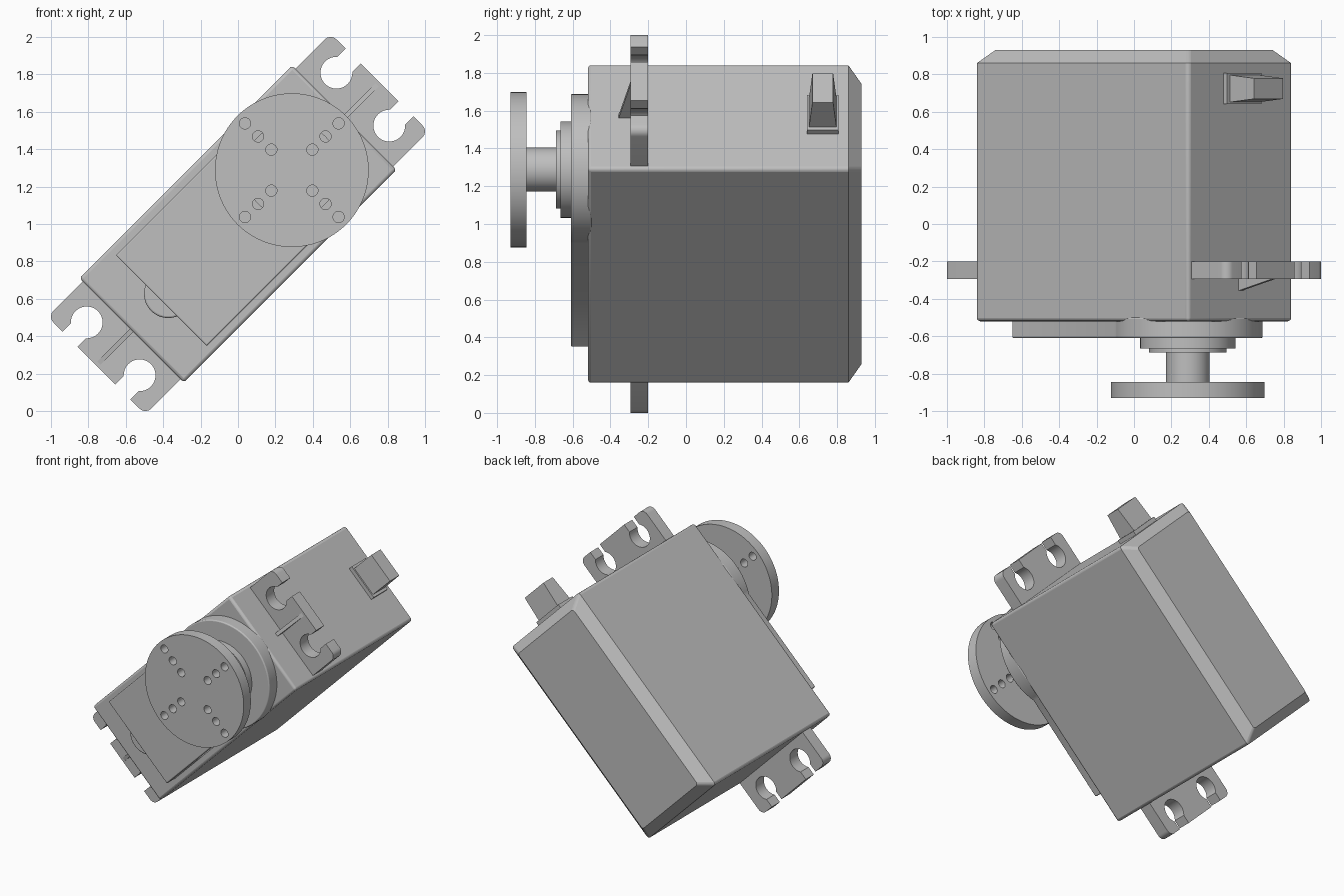
import bpy, bmesh
from math import sin, cos, pi, asin, radians
from mathutils import Matrix

if "Cube" in bpy.data.objects:
    bpy.data.objects.remove(bpy.data.objects["Cube"])

# Parts are drawn in a frame with X along the case and Z across it, then tilted
TILT = Matrix.Translation((0, 0, 1)) @ Matrix.Rotation(radians(-45), 4, 'Y')

grey = bpy.data.materials.new("plain grey")
grey.use_nodes = True
grey.diffuse_color = (0.52, 0.52, 0.52, 1)
grey.node_tree.nodes["Principled BSDF"].inputs["Base Color"].default_value = grey.diffuse_color


def arc(cx, cz, r, a0, a1, n):
    return [(cx + r * cos(a0 + (a1 - a0) * i / n), cz + r * sin(a0 + (a1 - a0) * i / n))
            for i in range(n + 1)]


def circle(cx, cz, r, n=64):
    return arc(cx, cz, r, 0, 2 * pi, n)[:-1]


def loft(bm, sections):
    """Skin a stack of equal outlines given as (y, outline) and cap both ends."""
    rings = [[bm.verts.new((x, y, z)) for x, z in outline] for y, outline in sections]
    for a, b in zip(rings, rings[1:]):
        for i in range(len(a)):
            j = (i + 1) % len(a)
            bm.faces.new((a[i], a[j], b[j], b[i]))
    bm.faces.new(rings[0])
    bm.faces.new(rings[-1])


def finish(name, bm, bevel=0):
    bmesh.ops.recalc_face_normals(bm, faces=bm.faces)
    mesh = bpy.data.meshes.new(name)
    bm.to_mesh(mesh)
    bm.free()
    mesh.materials.append(grey)
    ob = bpy.data.objects.new(name, mesh)
    bpy.context.collection.objects.link(ob)
    ob.matrix_world = TILT
    bpy.ops.object.select_all(action='DESELECT')
    ob.select_set(True)
    bpy.context.view_layer.objects.active = ob
    if bevel:
        mod = ob.modifiers.new("soft_edges", 'BEVEL')
        mod.width = bevel
        mod.segments = 3
        mod.limit_method = 'ANGLE'
        mod.angle_limit = radians(50)
    bpy.ops.object.shade_smooth_by_angle(angle=radians(30))
    return ob


def prism(name, outline, y0, y1, bevel=0):
    bm = bmesh.new()
    loft(bm, [(y0, outline), (y1, outline)])
    return finish(name, bm, bevel)


def rect(x, z):
    return [(-x, -z), (x, -z), (x, z), (-x, z)]


# Case, with a chamfered back rim
L, W, C = 0.805, 0.395, 0.07
bm = bmesh.new()
loft(bm, [(-0.52, rect(L, W)), (0.86, rect(L, W)), (0.93, rect(L - C, W - C))])
finish("case", bm, 0.018)

# Raised front lid: a plate merging into the round gear housing
AXIS, R, HALF = 0.407, 0.40, 0.343
t = pi - asin(HALF / R)
prism("front_lid", arc(AXIS, 0, R, -t, t, 64) + [(-0.58, HALF), (-0.58, -HALF)],
      -0.61, -0.50, 0.008)
prism("lid_boss", circle(-0.527, 0, 0.13), -0.57, -0.50, 0.01)

# Output collars and shaft
for name, r, y0, y1 in (("outer_collar", 0.255, -0.665, -0.60),
                        ("inner_collar", 0.207, -0.688, -0.65),
                        ("output_shaft", 0.117, -0.86, -0.67)):
    prism(name, circle(AXIS, 0, r), y0, y1)

# Round horn, drilled with four rows of three holes
horn = prism("horn_disc", circle(AXIS, 0, 0.411, 96), -0.93, -0.845)
bm = bmesh.new()
for k in range(4):
    for d in (0.155, 0.255, 0.354):
        hole = circle(AXIS + d * cos(k * pi / 2), d * sin(k * pi / 2), 0.03, 24)
        loft(bm, [(-1, hole), (-0.8, hole)])
cutter = finish("hole_cutter", bm)
cutter.hide_render = True
mod = horn.modifiers.new("holes", 'BOOLEAN')
mod.operation = 'DIFFERENCE'
mod.object = cutter
bpy.context.view_layer.objects.active = horn
bpy.ops.object.modifier_apply(modifier=mod.name)
bpy.data.objects.remove(cutter)
horn.select_set(True)
bpy.context.view_layer.objects.active = horn
bpy.ops.object.shade_smooth_by_angle(angle=radians(30))

# Mounting ears with two open screw slots each, and a stiffening rib
END, EDGE, ROUND = 1.07, 0.37, 0.045
g = asin(0.0565 / 0.085)
half = [(0.78, EDGE)]
half += arc(END - ROUND, EDGE - ROUND, ROUND, pi / 2, 0, 8)
half += [(END, 0.2565)] + arc(0.944, 0.2, 0.085, g, 2 * pi - g, 40) + [(END, 0.1435)]
ear = half + [(x, -z) for x, z in reversed(half)]
for side, s in (("left", 1), ("right", -1)):
    prism(side + "_mounting_ear", [(s * x, z) for x, z in ear], -0.295, -0.20)
    bm = bmesh.new()
    rings = [[bm.verts.new((s * x, y, z)) for x, y in
              ((0.79, -0.36), (1.06, -0.293), (0.79, -0.28))] for z in (-0.013, 0.013)]
    for i in range(3):
        j = (i + 1) % 3
        bm.faces.new((rings[0][i], rings[0][j], rings[1][j], rings[1][i]))
    for ring in rings:
        bm.faces.new(ring)
    finish(side + "_ear_rib", bm)

# Cable outlet: a flat base and a tapered strain relief
for name, x0, x1, z, w0, w1 in (("cable_base", 0.79, 0.835, 0.13, 0.083, 0.083),
                                ("strain_relief", 0.82, 1.018, 0.11, 0.074, 0.055)):
    bm = bmesh.new()
    bmesh.ops.create_cube(bm, size=2)
    for v in bm.verts:
        outer = v.co.x > 0
        v.co = (x1 if outer else x0, 0.724 + v.co.y * (w1 if outer else w0), v.co.z * z)
    finish(name, bm)
